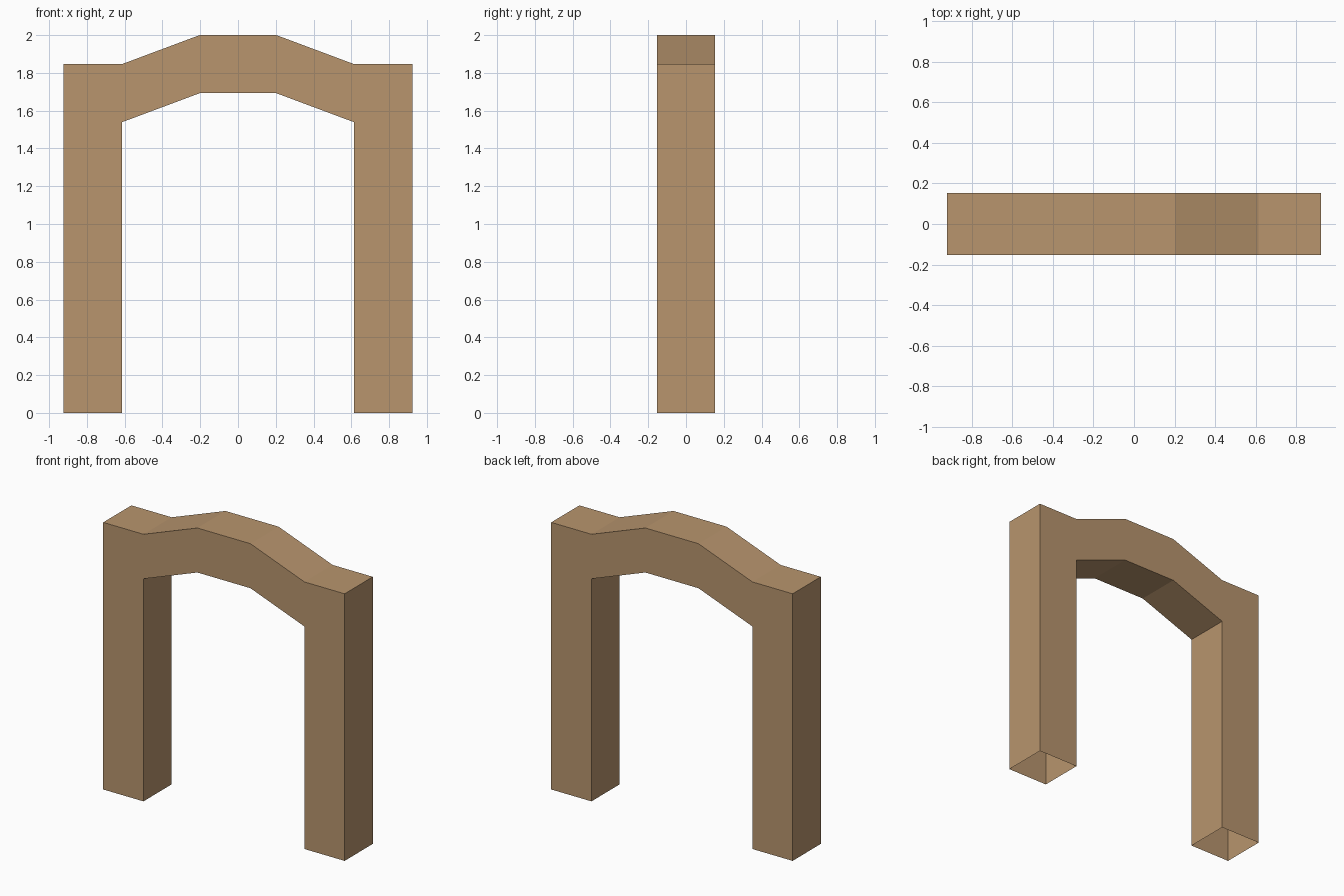
import bpy, bmesh

if "Cube" in bpy.data.objects:
    bpy.data.objects.remove(bpy.data.objects["Cube"])

U = 2 / 13          # half the beam thickness
DEPTH = 2 * U

# Right half of the front outline, from the outer foot over the top to the inner foot
outer = [(6 * U, 0), (6 * U, 12 * U), (4 * U, 12 * U), (0.203, 2)]
inner = [(0.203, 11 * U), (4 * U, 10 * U), (4 * U, 0)]


def mirrored(points):
    return [(-x, z) for x, z in reversed(points)]


outline = outer + mirrored(outer) + mirrored(inner) + inner

# Arch frame: outline extruded front to back
bm = bmesh.new()
front = bm.faces.new([bm.verts.new((x, -DEPTH / 2, z)) for x, z in outline])
result = bmesh.ops.extrude_face_region(bm, geom=[front], use_keep_orig=True)
back = [v for v in result["geom"] if isinstance(v, bmesh.types.BMVert)]
bmesh.ops.translate(bm, vec=(0, DEPTH, 0), verts=back)
bmesh.ops.recalc_face_normals(bm, faces=bm.faces)

# Hollow legs: the feet are open underneath
feet = [f for f in bm.faces if all(v.co.z < 0.001 for v in f.verts)]
bmesh.ops.delete(bm, geom=feet, context='FACES_ONLY')

mesh = bpy.data.meshes.new("arch_frame")
bm.to_mesh(mesh)
bm.free()
arch = bpy.data.objects.new("arch_frame", mesh)
bpy.context.collection.objects.link(arch)

# Tan wood colour
wood = bpy.data.materials.new("tan_wood")
wood.diffuse_color = (0.48, 0.30, 0.155, 1)
wood.use_nodes = True
wood.node_tree.nodes["Principled BSDF"].inputs["Base Color"].default_value = wood.diffuse_color
mesh.materials.append(wood)
